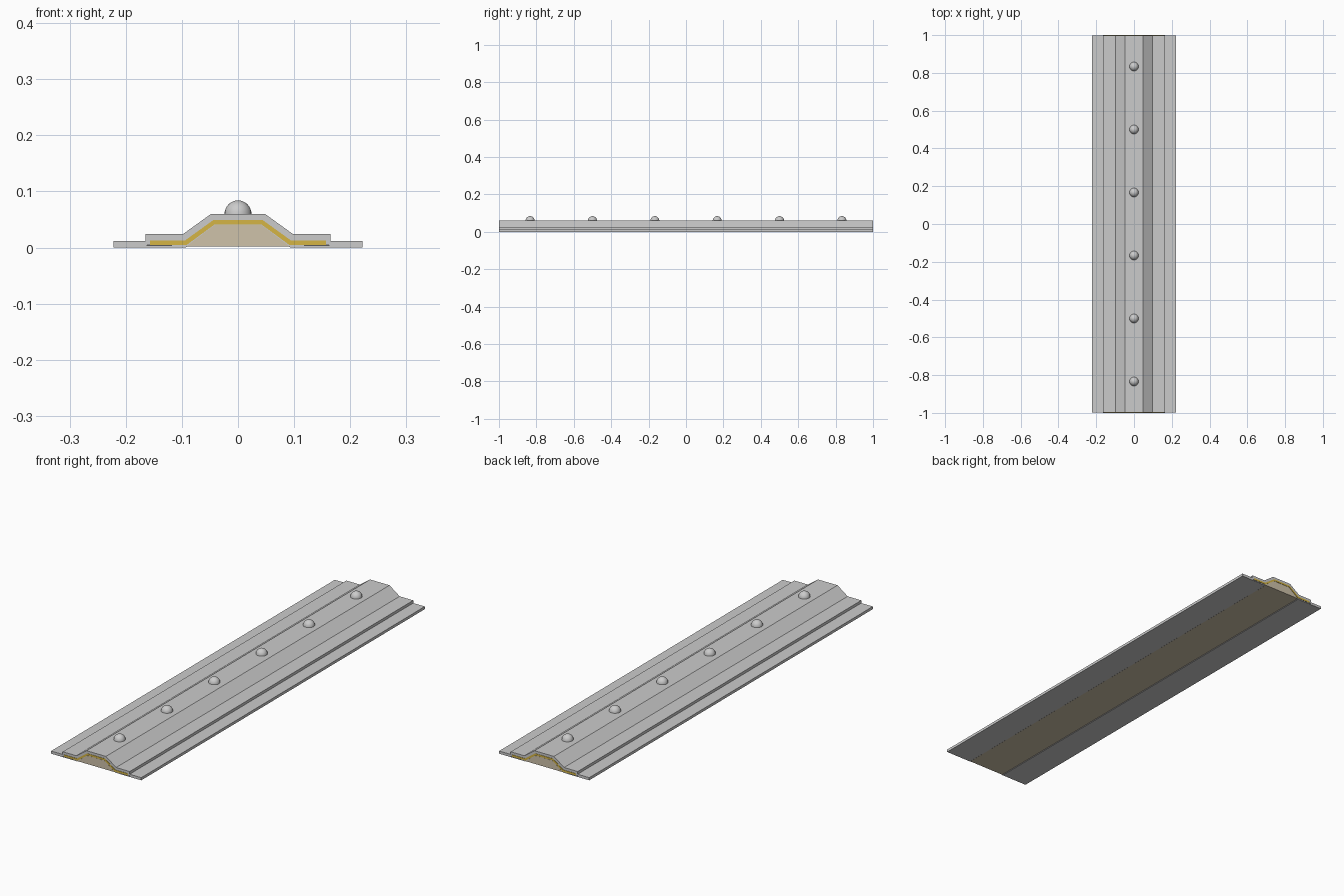
import bpy, bmesh, math

if "Cube" in bpy.data.objects:
    bpy.data.objects.remove(bpy.data.objects["Cube"])


def material(name, rgb):
    m = bpy.data.materials.new(name)
    m.diffuse_color = (*rgb, 1)
    m.use_nodes = True
    m.node_tree.nodes["Principled BSDF"].inputs["Base Color"].default_value = m.diffuse_color
    return m


yellow = material("yellow_layer", (0.66, 0.46, 0.06))
tan = material("tan_fill", (0.62, 0.54, 0.40))
dark = material("dark_seal", (0.10, 0.10, 0.10))


def mirrored(right):
    # right half listed from centre outwards -> full left-to-right line
    return [(-x, z) for x, z in reversed(right)] + right


def extrude_profile(name, pts, half, mat=None):
    # closed XZ outline swept along Y
    bm = bmesh.new()
    face = bm.faces.new([bm.verts.new((x, -half, z)) for x, z in pts])
    ext = bmesh.ops.extrude_face_region(bm, geom=[face])["geom"]
    bmesh.ops.translate(bm, vec=(0, 2 * half, 0),
                        verts=[g for g in ext if isinstance(g, bmesh.types.BMVert)])
    bmesh.ops.recalc_face_normals(bm, faces=bm.faces)
    me = bpy.data.meshes.new(name)
    bm.to_mesh(me)
    bm.free()
    ob = bpy.data.objects.new(name, me)
    bpy.context.collection.objects.link(ob)
    if mat:
        me.materials.append(mat)
    return ob


# stepped metal cover with flanges
top = mirrored([(0.048, 0.060), (0.098, 0.024), (0.165, 0.024),
                (0.165, 0.012), (0.222, 0.012), (0.222, 0.0)])
under = mirrored([(0.042, 0.039), (0.093, 0.0)])
extrude_profile("cover_strip", top + under[::-1], 0.9985)

# bonded yellow layer, seen at the end faces
upper = mirrored([(0.044, 0.049), (0.094, 0.013), (0.157, 0.013)])
lower = mirrored([(0.042, 0.041), (0.091, 0.005), (0.157, 0.005)])
extrude_profile("adhesive_layer", upper + lower[::-1], 1.0, yellow)

# core under the raised centre
extrude_profile("core_fill", mirrored([(0.042, 0.040), (0.092, 0.002)]), 0.9992, tan)

# thin seals beneath the layer
for side, name in ((-1, "left"), (1, "right")):
    seal = [(side * x, z) for x, z in
            ((0.118, 0.003), (0.163, 0.003), (0.163, 0.005), (0.118, 0.006))]
    extrude_profile(name + "_seal", seal, 0.9995, dark)

# row of domed rivets
for i in range(6):
    bm = bmesh.new()
    bmesh.ops.create_uvsphere(bm, u_segments=24, v_segments=16, radius=0.024)
    bmesh.ops.delete(bm, geom=[v for v in bm.verts if v.co.z < -0.001], context='VERTS')
    for f in bm.faces:
        f.smooth = True
    me = bpy.data.meshes.new("rivet")
    bm.to_mesh(me)
    bm.free()
    ob = bpy.data.objects.new(f"rivet_{i + 1}", me)
    ob.location = (0, (i - 2.5) / 3, 0.060)
    bpy.context.collection.objects.link(ob)
